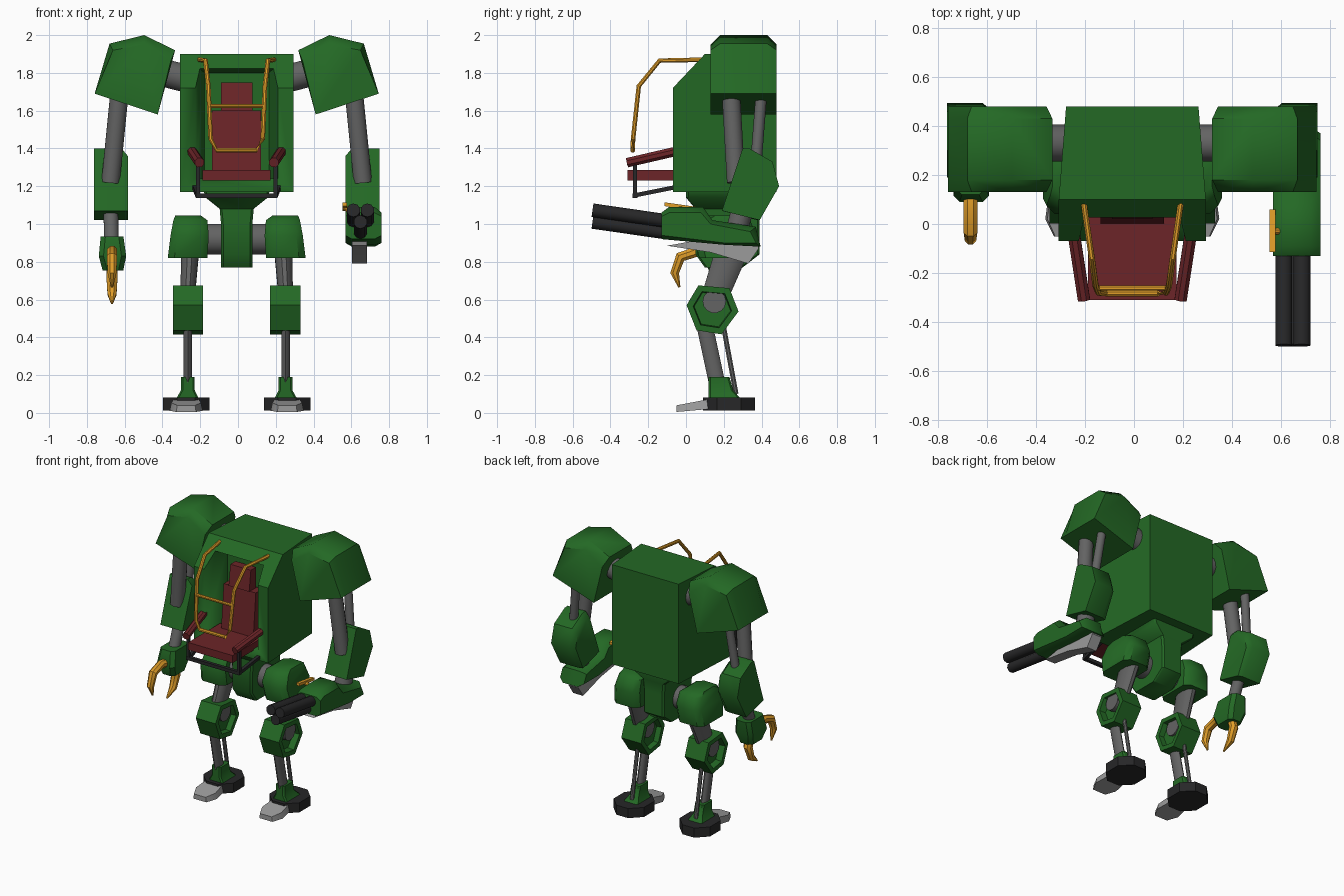
import bpy, bmesh, math
from mathutils import Vector

if "Cube" in bpy.data.objects:
    bpy.data.objects.remove(bpy.data.objects["Cube"])

CX = -0.007  # body centre line


def material(name, rgb):
    m = bpy.data.materials.new(name)
    m.diffuse_color = (*rgb, 1)
    m.use_nodes = True
    m.node_tree.nodes["Principled BSDF"].inputs["Base Color"].default_value = m.diffuse_color
    return m


GREEN = material("green_paint", (0.017, 0.14, 0.018))
RED = material("red_upholstery", (0.15, 0.018, 0.021))
GOLD = material("gold_paint", (0.75, 0.34, 0.022))
GRAY = material("gray_metal", (0.125, 0.125, 0.125))
LIGHT = material("light_metal", (0.33, 0.33, 0.33))
BLACK = material("black_metal", (0.02, 0.02, 0.021))


def finish(name, bm, mat, angle=38):
    bmesh.ops.translate(bm, verts=bm.verts, vec=(CX, 0, 0))
    bmesh.ops.recalc_face_normals(bm, faces=bm.faces)
    me = bpy.data.meshes.new(name)
    bm.to_mesh(me)
    bm.free()
    ob = bpy.data.objects.new(name, me)
    bpy.context.collection.objects.link(ob)
    me.materials.append(mat)
    bpy.ops.object.select_all(action='DESELECT')
    ob.select_set(True)
    bpy.context.view_layer.objects.active = ob
    bpy.ops.object.shade_smooth_by_angle(angle=math.radians(angle))
    return ob


def loft(name, rings, mat, angle=38):
    """Skin equal-length rings of points and cap both ends."""
    bm = bmesh.new()
    vs = [[bm.verts.new(p) for p in r] for r in rings]
    n = len(vs[0])
    for a, b in zip(vs, vs[1:]):
        for i in range(n):
            bm.faces.new((a[i], a[(i + 1) % n], b[(i + 1) % n], b[i]))
    bm.faces.new(vs[0])
    bm.faces.new(vs[-1])
    return finish(name, bm, mat, angle)


def prism(name, prof, x0, x1, mat):
    """Side profile (y, z) extruded along x."""
    return loft(name, [[(x, y, z) for y, z in prof] for x in (x0, x1)], mat)


def tube(name, path, radii, mat, sides=12, sx=1.0):
    """Round bar along a path; sx widens it along x."""
    pts = [Vector(p) for p in path]
    if not isinstance(radii, (list, tuple)):
        radii = [radii] * len(pts)
    rings = []
    for i, p in enumerate(pts):
        d = (pts[min(i + 1, len(pts) - 1)] - pts[max(i - 1, 0)]).normalized()
        ref = Vector((1, 0, 0)) if abs(d.x) < 0.8 else Vector((0, 0, 1))
        v = d.cross(ref).normalized()
        u = v.cross(d)
        rings.append([p + radii[i] * (u * math.cos(t) * sx + v * math.sin(t))
                      for t in [2 * math.pi * (k + 0.5) / sides for k in range(sides)]])
    return loft(name, rings, mat)


def stack(name, levels, mat, cut=0.03, angle=38):
    """Chamfered rectangles (z, x0, x1, y0, y1) stacked upward."""
    rings = []
    for z, a, b, c, d in levels:
        rings.append([(a + cut, c, z), (b - cut, c, z), (b, c + cut, z), (b, d - cut, z),
                      (b - cut, d, z), (a + cut, d, z), (a, d - cut, z), (a, c + cut, z)])
    return loft(name, rings, mat, angle)


# Torso shell, narrower at the back, with a cockpit recess
def torso_ring(x_front, x_back, s):
    prof = [(-0.07, 1.17), (-0.07, 1.72), (0.10, 1.90), (0.48, 1.90), (0.48, 1.17)]
    return [(s * (x_back if y > 0.4 else x_front), y, z) for y, z in prof]


torso = loft("torso", [torso_ring(0.30, 0.27, -1), torso_ring(0.30, 0.27, 1)], GREEN, 25)
cutter = loft("cockpit_cutter", [
    [(-.25, -.2, 1.24), (.25, -.2, 1.24), (.25, -.2, 1.87), (-.25, -.2, 1.87)],
    [(-.17, .13, 1.24), (.17, .13, 1.24), (.17, .13, 1.80), (-.17, .13, 1.80)]], GREEN)
cutter.hide_render = True
mod = torso.modifiers.new("recess", 'BOOLEAN')
mod.operation, mod.object, mod.solver = 'DIFFERENCE', cutter, 'EXACT'
bpy.context.view_layer.objects.active = torso
bpy.ops.object.modifier_apply(modifier="recess")
bpy.data.objects.remove(cutter)

# Pelvis
stack("pelvis", [(.77, -.083, .083, .10, .30), (.84, -.083, .083, .05, .39), (1.0, -.083, .083, .05, .39),
                 (1.08, -.09, .09, .05, .39), (1.14, -.165, .165, 0, .41), (1.175, -.175, .175, 0, .41)],
      GREEN, 0.012)
tube("hip_axle", [(-.2, .2, .92), (.2, .2, .92)], .082, GRAY, 16)

# Seat
prism("seat_cushion", [(-.31, 1.23), (.06, 1.23), (.06, 1.285), (-.31, 1.285)], -.18, .18, RED)
prism("seat_back", [(0, 1.27), (.08, 1.27), (.11, 1.6), (.03, 1.6)], -.13, .13, RED)
prism("headrest", [(.02, 1.6), (.1, 1.6), (.1, 1.75), (.04, 1.75)], -.083, .083, RED)
tube("seat_frame_front", [(-.215, -.27, 1.15), (.215, -.27, 1.15)], .017, BLACK, 4)

# Roll cage
half = [(.2, .1, 1.87), (.165, -.14, 1.865), (.15, -.25, 1.73), (.138, -.28, 1.45), (.105, -.283, 1.39)]
cage = half + [(-x, y, z) for x, y, z in reversed(half)]
tube("roll_cage", cage, .013, GOLD, 8)
tube("cage_crossbar", [(-.145, -.262, 1.625), (.145, -.262, 1.625)], .011, GOLD, 8)


def knee(name, s):
    """Hexagonal shell with a recess on both sides."""
    prof = [(.066, .675), (.23, .66), (.278, .537), (.188, .416), (.056, .437), (.003, .57)]
    c = (.138, .548)

    def ring(x, k):
        return [(s * x, c[0] + (y - c[0]) * k, c[1] + (z - c[1]) * k) for y, z in prof]
    loft(name, [ring(.215, .7), ring(.177, .74), ring(.177, 1), ring(.337, 1), ring(.337, .74), ring(.29, .7)],
         GREEN, 30)


for s, side in ((-1, "left"), (1, "right")):
    def P(x, y, z):
        return (s * x, y, z)

    # Seat side frames
    tube(side + "_armrest", [P(.24, -.03, 1.39), P(.197, -.31, 1.325)], .027, RED, 8)
    tube(side + "_armrest_post", [P(.205, -.27, 1.33), P(.205, -.27, 1.14)], .015, BLACK, 4)
    tube(side + "_seat_rail", [P(.205, -.28, 1.15), P(.225, -.03, 1.2)], .016, BLACK, 4)

    # Shoulder pod: five-sided front outline, ends tapered toward the top
    outline = [(.326, 1.92), (.49, 2.0), (.673, 1.955), (.752, 1.69), (.418, 1.58)]
    ends = [(.35, 1.86), (.49, 1.95), (.655, 1.92), (.752, 1.69), (.418, 1.58)]
    loft(side + "_shoulder", [[P(x, y, z) for x, z in o] for o, y in
                              ((ends, .13), (outline, .18), (outline, .43), (ends, .48))], GREEN, 45)
    tube(side + "_shoulder_axle", [P(.25, .33, 1.765), P(.5, .33, 1.83)], .075, GRAY, 14)

    # Arm
    tube(side + "_upper_arm", [P(.615, .235, 1.75), P(.668, .265, 1.22)], .05, GRAY)
    tube(side + "_arm_piston", [P(.615, .40, 1.7), P(.668, .365, 1.25)], .03, GRAY, 10)
    elbow = [(.30, 1.40), (.335, 1.40), (.458, 1.33), (.493, 1.2), (.39, 1.02), (.19, 1.07)]
    ecut = [(.30, 1.36), (.335, 1.36), (.44, 1.3), (.465, 1.2), (.38, 1.02), (.19, 1.07)]
    loft(side + "_elbow", [[P(x, y, z) for y, z in o] for x, o in
                           ((.576, ecut), (.61, elbow), (.755, elbow))], GREEN, 45)

    # Hip and leg
    stack(side + "_hip", [(.82, *sorted((s * .155, s * .365)), .07, .35),
                          (.94, *sorted((s * .148, s * .35)), .04, .37),
                          (1.02, *sorted((s * .155, s * .335)), .08, .34),
                          (1.045, *sorted((s * .19, s * .325)), .12, .30)], GREEN, 0.035, 45)
    tube(side + "_thigh", [P(.245, .25, .88), P(.262, .14, .58)], [.09, .07], GRAY, 12, .55)
    knee(side + "_knee", s)
    tube(side + "_knee_pin", [P(.2, .15, .59), P(.325, .15, .59)], .062, GRAY, 14)
    tube(side + "_shin", [P(.259, .095, .48), P(.259, .17, .13)], .043, GRAY, 10, .55)
    tube(side + "_shin_piston", [P(.259, .20, .45), P(.259, .265, .1)], .014, GRAY, 8)
    stack(side + "_ankle", [(.075, *sorted((s * .2, s * .32)), .12, .29),
                            (.12, *sorted((s * .222, s * .295)), .12, .25),
                            (.19, *sorted((s * .222, s * .295)), .12, .23)], GREEN, 0.01)
    stack(side + "_foot", [(.012, *sorted((s * .145, s * .39)), .09, .365),
                           (.082, *sorted((s * .145, s * .39)), .09, .365)], BLACK, 0.075)
    plan = [(.195, .13), (.18, .02), (.215, -.05), (.32, -.05), (.355, .02), (.34, .13)]
    loft(side + "_toe", [[P(x, y, .005 + .09 * (y + .05)) for x, y in plan],
                         [P(.267 + (x - .267) * .9, y, .04 + .19 * (y + .05)) for x, y in plan]], LIGHT)

# Left forearm and claw
tube("left_forearm", [(-.668, .31, 1.15), (-.662, .2, .86)], .04, GRAY)
stack("left_wrist", [(.755, -.71, -.60, .12, .27), (.83, -.73, -.585, .09, .30), (.935, -.72, -.60, .12, .31)],
      GREEN, 0.025)
tube("claw_front_finger", [(-.66, .13, .84), (-.66, .06, .855), (-.66, -.03, .825), (-.66, -.06, .74), (-.66, -.035, .665)],
     [.03, .03, .03, .025, .006], GOLD, 8)
tube("claw_rear_finger", [(-.66, .21, .79), (-.66, .235, .72), (-.66, .20, .63), (-.66, .13, .58)],
     [.03, .032, .026, .006], GOLD, 8)

# Right forearm, gun housing and barrels
tube("right_forearm", [(.668, .31, 1.12), (.668, .26, .93)], .06, GRAY)
housing = [(-.13, .92), (-.13, 1.06), (-.09, 1.09), (.09, 1.09), (.14, 1.02), (.37, .985), (.395, .88), (.2, .89)]
inner = [(-.13, .94), (-.13, 1.04), (-.09, 1.06), (.08, 1.06), (.13, 1.0), (.34, .96), (.37, .90), (.2, .90)]
loft("gun_housing", [[(x, y, z) for y, z in o] for x, o in
                     ((.575, inner), (.61, housing), (.73, housing), (.768, inner))], GREEN, 45)
prism("gun_underside", [(-.1, .885), (.15, .93), (.37, .93), (.385, .87), (.33, .79), (.13, .85)], .61, .69, LIGHT)
for i, (dx, dz) in enumerate(((-.037, .028), (.037, .028), (0, -.034))):
    tube(f"gun_barrel_{i + 1}", [(.655 + dx, -.495, 1.045 + dz), (.655 + dx, -.08, .985 + dz)], .036, BLACK, 10)
prism("gun_handle", [(-.115, 1.095), (-.115, 1.115), (.06, 1.09), (.06, 1.07)], .56, .585, GOLD)
tube("gun_handle_mount", [(.565, -.03, 1.09), (.62, -.03, 1.06)], .014, GOLD, 8)
